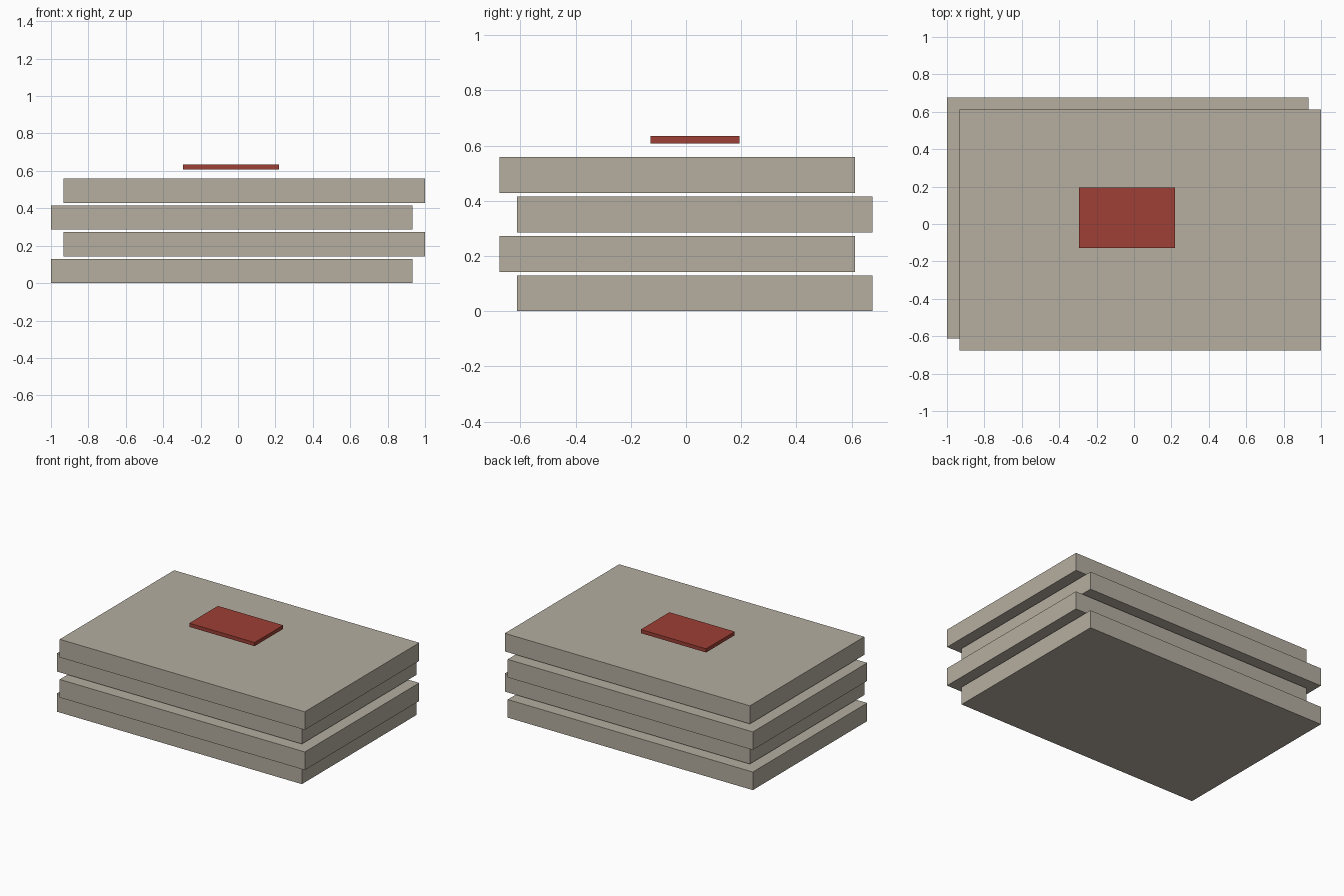
import bpy

default = bpy.data.objects.get("Cube")
if default:
    bpy.data.objects.remove(default, do_unlink=True)


def material(name, rgb):
    mat = bpy.data.materials.new(name)
    mat.use_nodes = True
    mat.diffuse_color = (*rgb, 1)
    mat.node_tree.nodes["Principled BSDF"].inputs["Base Color"].default_value = (*rgb, 1)
    return mat


def box(name, size, center, mat):
    bpy.ops.mesh.primitive_cube_add(size=1, location=center)
    obj = bpy.context.object
    obj.name = name
    obj.scale = size
    bpy.ops.object.transform_apply(location=False, rotation=False, scale=True)
    obj.data.materials.append(mat)
    return obj


stone = material("warm grey", (0.46, 0.42, 0.35))
red = material("brick red", (0.34, 0.05, 0.035))

# Four stacked slabs, shifted alternately along the diagonal
SLAB = (1.932, 1.288, 0.129)
PITCH = 0.143
for i in range(4):
    side = -1 if i % 2 == 0 else 1
    center = (side * 0.034, -side * 0.032, SLAB[2] / 2 + i * PITCH)
    box(f"slab_{i + 1}", SLAB, center, stone)

# Thin plate floating above the stack
box("top_plate", (0.515, 0.322, 0.026), (-0.037, 0.033, 0.621), red)
